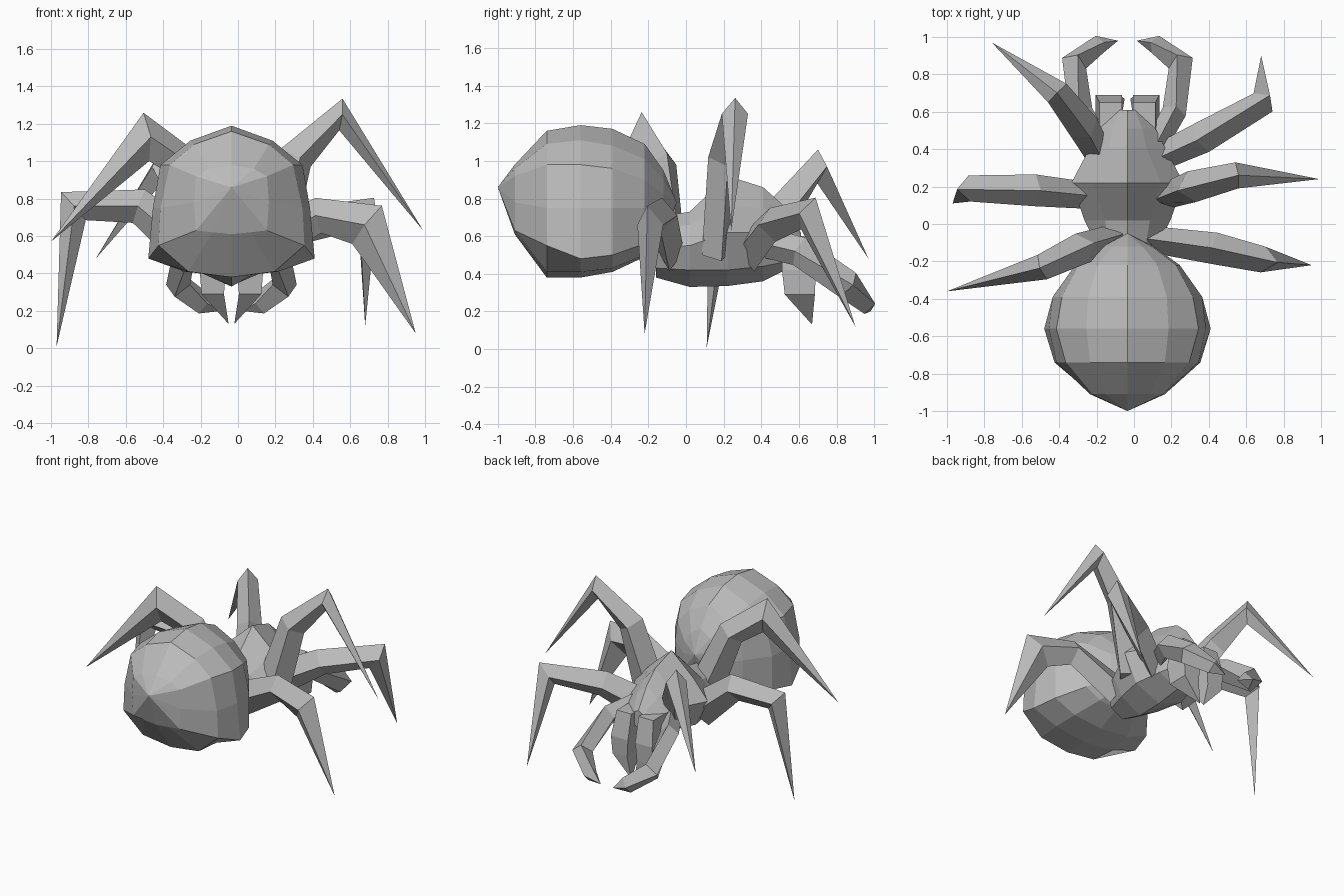
import bpy
import bmesh
from mathutils import Vector

if "Cube" in bpy.data.objects:
    bpy.data.objects.remove(bpy.data.objects["Cube"], do_unlink=True)

CX = -0.035  # body centre line

grey = bpy.data.materials.new("plain_grey")
grey.use_nodes = True
grey.diffuse_color = (0.5, 0.5, 0.5, 1)
grey.node_tree.nodes["Principled BSDF"].inputs["Base Color"].default_value = (0.5, 0.5, 0.5, 1)


def loft(name, rings, start=None, end=None):
    """Skin closed rings of points, closing each end with a point or a flat cap."""
    n = len(rings[0])
    verts = [p for ring in rings for p in ring]
    faces = []
    for i in range(len(rings) - 1):
        for j in range(n):
            k = (j + 1) % n
            faces.append((i * n + j, i * n + k, (i + 1) * n + k, (i + 1) * n + j))
    for tip, base in ((start, 0), (end, (len(rings) - 1) * n)):
        if tip is None:
            faces.append(tuple(range(base, base + n)))
        else:
            verts.append(tip)
            faces += [(base + j, base + (j + 1) % n, len(verts) - 1) for j in range(n)]
    mesh = bpy.data.meshes.new(name)
    mesh.from_pydata([tuple(v) for v in verts], [], faces)
    mesh.materials.append(grey)
    bpy.context.collection.objects.link(bpy.data.objects.new(name, mesh))
    # Consistent outward normals
    bm = bmesh.new()
    bm.from_mesh(mesh)
    bmesh.ops.recalc_face_normals(bm, faces=bm.faces)
    bm.to_mesh(mesh)
    bm.free()


def body_ring(y, half):
    """Mirror a half section of (x, z) points running from top to bottom."""
    right = [Vector((CX + x, y, z)) for x, z in half]
    left = [Vector((CX - x, y, z)) for x, z in reversed(half[1:-1])]
    return right + left


def box_ring(x, y, z, hx, hy):
    """Level rectangle of points."""
    return [Vector((x + a * hx, y + b * hy, z)) for a, b in ((-1, -1), (1, -1), (1, 1), (-1, 1))]


def limb(name, path, sides, heights):
    """Four-sided limb along a path, tapering to a point at the last one."""
    pts = [Vector(p) for p in path]
    rings = []
    for i, p in enumerate(pts[:-1]):
        t = (pts[i + 1] - p).normalized()
        if i:
            t = (t + (p - pts[i - 1]).normalized()).normalized()
        s = t.cross(Vector((0, 0, 1))).normalized()
        u = s.cross(t)
        rings.append([p + u * heights[i], p + s * sides[i],
                      p - u * heights[i], p - s * sides[i]])
    loft(name, rings, end=pts[-1])


# Abdomen
loft("abdomen", [
    body_ring(-0.91, [(0, .98), (.12, .96), (.19, .92), (.2, .78), (.19, .63), (.1, .62), (0, .61)]),
    body_ring(-0.74, [(0, 1.16), (.2, 1.09), (.33, .98), (.38, .75), (.39, .55), (.23, .41), (0, .38)]),
    body_ring(-0.56, [(0, 1.19), (.22, 1.11), (.38, .98), (.42, .75), (.445, .48), (.25, .41), (0, .38)]),
    body_ring(-0.39, [(0, 1.17), (.21, 1.08), (.35, .96), (.4, .75), (.4, .5), (.23, .43), (0, .41)]),
    body_ring(-0.22, [(0, 1.09), (.16, 1.01), (.26, .9), (.28, .75), (.27, .56), (.15, .5), (0, .49)]),
    body_ring(-0.12, [(0, .95), (.08, .9), (.13, .82), (.14, .73), (.13, .63), (.08, .58), (0, .56)]),
], start=Vector((CX, -1.0, .86)), end=Vector((CX, -.05, .78)))

# Head and thorax
loft("thorax", [
    body_ring(-0.16, [(0, .7), (.09, .64), (.14, .54), (.1, .43), (0, .38)]),
    body_ring(0.02, [(0, .73), (.12, .66), (.23, .55), (.16, .42), (0, .33)]),
    body_ring(0.22, [(0, .92), (.18, .76), (.3, .62), (.2, .42), (0, .335)]),
    body_ring(0.41, [(0, .86), (.1, .75), (.2, .62), (.15, .44), (0, .36)]),
    body_ring(0.51, [(0, .77), (.08, .69), (.15, .6), (.1, .46), (0, .41)]),
    body_ring(0.61, [(0, .62), (.04, .6), (.07, .56), (.05, .51), (0, .49)]),
])

# Fangs and feelers, mirrored about the centre line
for side, sx in (("left", 1), ("right", -1)):
    loft(side + "_fang", [
        box_ring(CX + sx * .09, .58, .6, .06, .07),
        box_ring(CX + sx * .1, .6, .42, .07, .09),
        box_ring(CX + sx * .1, .605, .29, .06, .08),
    ], end=Vector((CX + sx * .015, .67, .13)))
    feeler = [(.14, .4, .57), (.25, .6, .52), (.285, .86, .34), (.15, .96, .24), (.05, .98, .2)]
    limb(side + "_feeler", [(CX + sx * x, y, z) for x, y, z in feeler],
         [.06, .065, .07, .05], [.08, .08, .08, .06])

# Legs: knee depth, then hip, upper joint, knee and foot
legs = {
    "right_front_leg": (.09, [(-.17, .34, .52), (-.27, .52, .74), (-.41, .7, .97), (-.76, .97, .48)]),
    "right_middle_leg": (.1, [(-.22, .15, .5), (-.53, .18, .76), (-.88, .19, .76), (-.97, .11, .01)]),
    "right_rear_leg": (.13, [(-.1, -.07, .52), (-.28, -.13, .98), (-.49, -.23, 1.13), (-1, -.36, .57)]),
    "left_front_leg": (.1, [(.1, .34, .52), (.36, .46, .66), (.69, .65, .72), (.68, .9, .12)]),
    "left_middle_leg": (.085, [(.17, .15, .5), (.31, .2, 1.02), (.55, .26, 1.25), (.99, .24, .63)]),
    "left_rear_leg": (.13, [(.08, -.08, .52), (.43, -.13, .71), (.69, -.19, .66), (.95, -.22, .08)]),
}
for name, (knee, path) in legs.items():
    limb(name, path, [.07, .085, .07], [.12, .095, knee])
